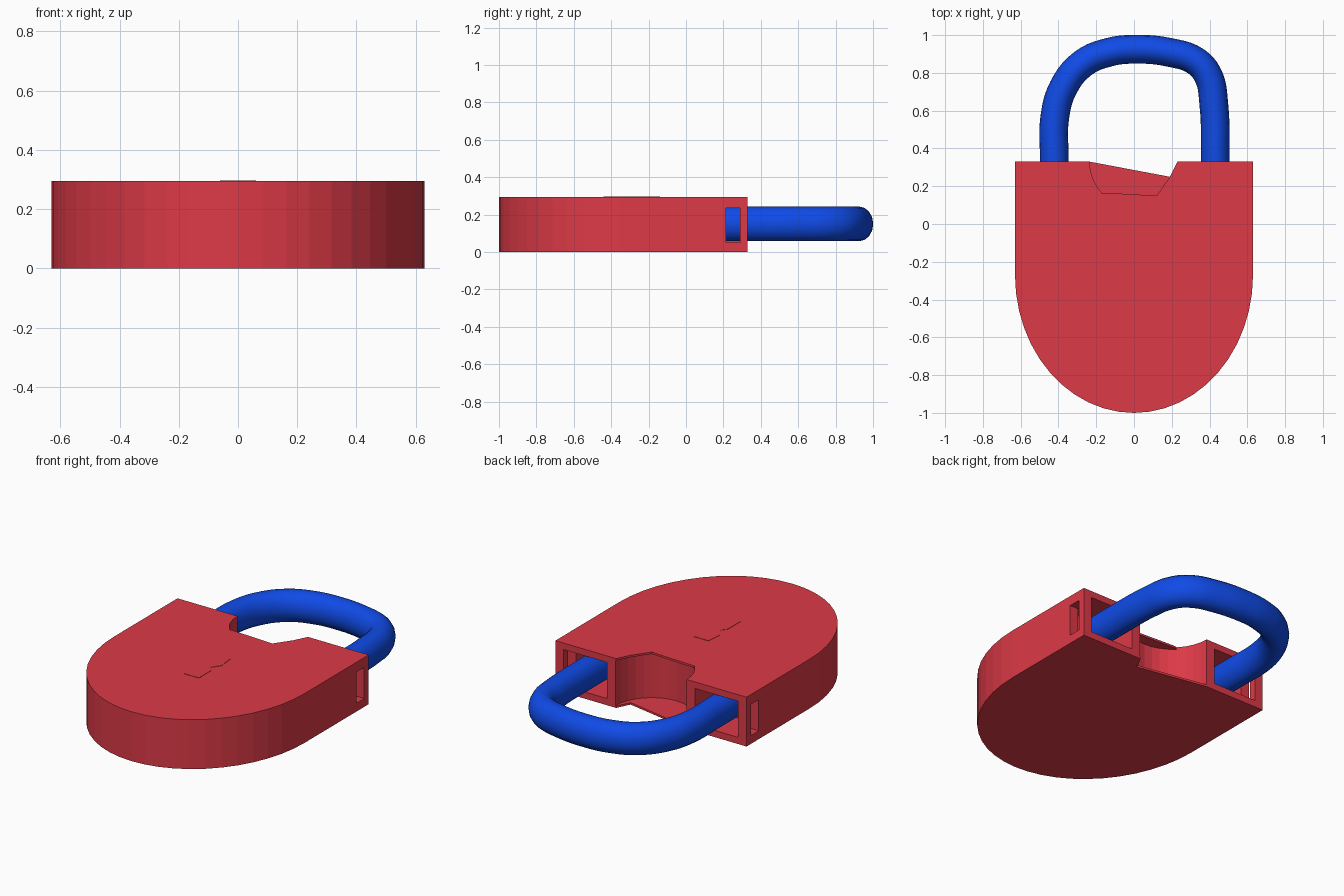
import bpy, bmesh, math
from mathutils import Vector

cube = bpy.data.objects.get("Cube")
if cube:
    bpy.data.objects.remove(cube, do_unlink=True)


def material(name, rgb):
    m = bpy.data.materials.new(name)
    m.use_nodes = True
    m.diffuse_color = (*rgb, 1)
    m.node_tree.nodes["Principled BSDF"].inputs["Base Color"].default_value = (*rgb, 1)
    return m


red = material("body red", (0.72, 0.042, 0.063))
blue = material("shackle blue", (0.005, 0.07, 0.8))


def link(name, data, mat):
    ob = bpy.data.objects.new(name, data)
    bpy.context.collection.objects.link(ob)
    if mat:
        data.materials.append(mat)
    return ob


def activate(ob):
    bpy.ops.object.select_all(action='DESELECT')
    ob.select_set(True)
    bpy.context.view_layer.objects.active = ob


def prism(name, outline, z0, z1, mat):
    bm = bmesh.new()
    face = bm.faces.new([bm.verts.new((x, y, z0)) for x, y in outline])
    ext = bmesh.ops.extrude_face_region(bm, geom=[face])
    bmesh.ops.translate(bm, vec=(0, 0, z1 - z0),
                        verts=[v for v in ext["geom"] if isinstance(v, bmesh.types.BMVert)])
    bmesh.ops.recalc_face_normals(bm, faces=bm.faces)
    me = bpy.data.meshes.new(name)
    bm.to_mesh(me)
    bm.free()
    return link(name, me, mat)


# Body outline: straight shoulders running into a half ellipse, notch at the back
HALF, BACK, BEND, HEIGHT, SKIN = 0.63, 0.33, -0.27, 0.294, 0.012
shield = [(HALF, BACK)]
for i in range(25):
    a = math.pi * i / 24
    shield.append((HALF * math.cos(a), BEND - 0.73 * math.sin(a)))
shield.append((-HALF, BACK))

arc = [(-0.235 * math.cos(math.pi * i / 16), BACK - 0.24 * math.sin(math.pi * i / 16))
       for i in range(17)]
top_notch = arc[:5] + [(-0.15, 0.165), (0.12, 0.15), (0.19, 0.25), (0.23, BACK)]
bottom_notch = [(-0.235, BACK), (0.19, 0.25), (0.23, BACK)]

body = prism("body", shield + arc, SKIN, HEIGHT - SKIN, red)
prism("top_plate", shield + top_notch, HEIGHT - SKIN, HEIGHT, red)
prism("bottom_plate", shield + bottom_notch, 0, SKIN, red)


# Shackle sockets and side windows
def cut_box(x0, x1, y0, y1, z0, z1):
    cutter = prism("cutter", [(x0, y0), (x1, y0), (x1, y1), (x0, y1)], z0, z1, None)
    cutter.hide_render = True
    mod = body.modifiers.new("cut", 'BOOLEAN')
    mod.operation = 'DIFFERENCE'
    mod.solver = 'EXACT'
    mod.object = cutter
    activate(body)
    bpy.ops.object.modifier_apply(modifier=mod.name)
    bpy.data.objects.remove(cutter, do_unlink=True)


for s in (-1, 1):
    xs = sorted((s * 0.29, s * 0.575))
    cut_box(*xs, 0.13, 0.4, 0.04, 0.255)
    xs = sorted((s * 0.55, s * 0.7))
    cut_box(*xs, 0.215, 0.288, 0.05, 0.235)

# Keyhole inlay, flush with the top
half_key = [(0.05, -0.44), (0.05, -0.32), (0.025, -0.29), (0.06, -0.24), (0.05, -0.14)]
keyhole = half_key + [(-x, y) for x, y in reversed(half_key)]
prism("keyhole", keyhole, HEIGHT - 0.004, HEIGHT + 0.002, red)

# Shackle: slightly lopsided bow with an oval section
path = [(-0.422, 0.16), (-0.422, 0.35), (-0.42, 0.56), (-0.375, 0.72), (-0.27, 0.85),
        (-0.13, 0.91), (0, 0.925), (0.19, 0.908), (0.33, 0.86), (0.395, 0.78),
        (0.422, 0.64), (0.43, 0.35), (0.43, 0.16)]
curve = bpy.data.curves.new("shackle", 'CURVE')
curve.dimensions = '3D'
curve.bevel_depth = 0.076
curve.bevel_resolution = 6
curve.resolution_u = 5
curve.use_fill_caps = True
spline = curve.splines.new('BEZIER')
spline.bezier_points.add(len(path) - 1)
for p, (x, y) in zip(spline.bezier_points, path):
    p.co = Vector((x, y, 0))
    p.handle_left_type = p.handle_right_type = 'AUTO'
shackle = link("shackle", curve, blue)
shackle.location.z = 0.15
shackle.scale.z = 1.22
activate(shackle)
bpy.ops.object.convert(target='MESH')
bpy.ops.object.transform_apply(location=True, rotation=False, scale=True)
bpy.ops.object.shade_smooth_by_angle(angle=math.radians(35))
